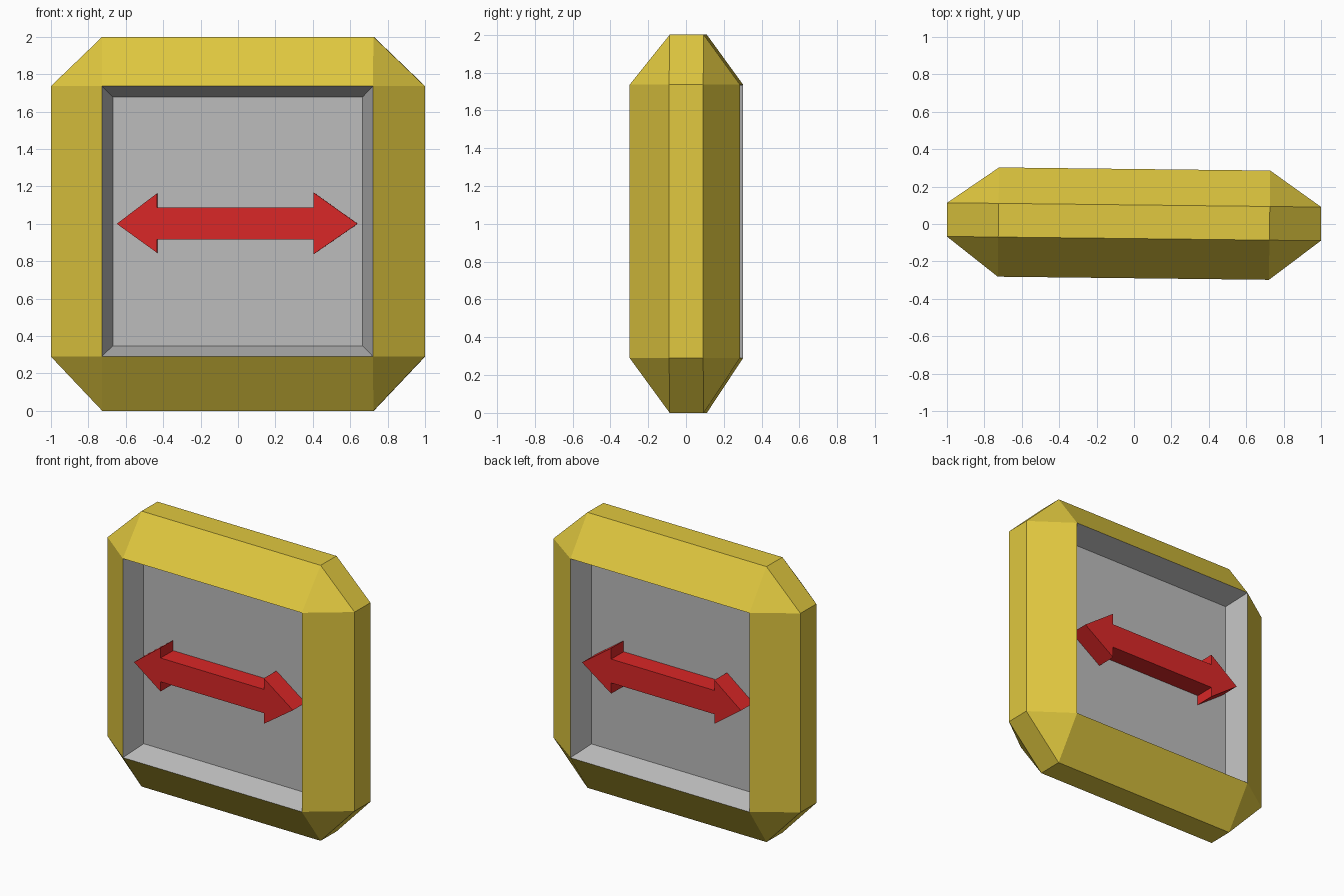
import bpy, bmesh
from itertools import product

if "Cube" in bpy.data.objects:
    bpy.data.objects.remove(bpy.data.objects["Cube"])

TILT = -0.0115          # whole model is turned very slightly about z
RIM_Y = 0.292           # half depth of the rim


def material(name, rgb):
    m = bpy.data.materials.new(name)
    m.diffuse_color = (*rgb, 1)
    m.use_nodes = True
    m.node_tree.nodes["Principled BSDF"].inputs["Base Color"].default_value = m.diffuse_color
    return m


def add_object(name, bm, mats):
    bmesh.ops.recalc_face_normals(bm, faces=bm.faces)
    me = bpy.data.meshes.new(name)
    bm.to_mesh(me)
    bm.free()
    for m in mats:
        me.materials.append(m)
    ob = bpy.data.objects.new(name, me)
    ob.rotation_euler.z = TILT
    bpy.context.collection.objects.link(ob)
    return ob


yellow = material("yellow", (0.75, 0.58, 0.05))
grey = material("grey", (0.5, 0.5, 0.5))
red = material("red", (0.7, 0.02, 0.02))

# Frame: a box chamfered on every edge, made as a hull of three point families
bm = bmesh.new()
for sx, sy, sz in product((-1, 1), repeat=3):
    zi = 1.013 + 0.7225 * sz
    band = 0.012 + 0.09 * sy
    bm.verts.new((0.725 * sx, 0.002 + RIM_Y * sy, zi))
    bm.verts.new((1.0 * sx, band, zi))
    bm.verts.new((0.725 * sx, band, 1 + sz))
bmesh.ops.convex_hull(bm, input=bm.verts[:])
bmesh.ops.dissolve_limit(bm, angle_limit=0.01, verts=bm.verts[:], edges=bm.edges[:])
bmesh.ops.recalc_face_normals(bm, faces=bm.faces)

# Grey recesses in the front and back faces
panels = [f for f in bm.faces if abs(f.normal.y) > 0.99]
walls = bmesh.ops.inset_individual(bm, faces=panels, thickness=0.057,
                                   depth=-0.157, use_even_offset=True)["faces"]
for f in panels + walls:
    f.material_index = 1
add_object("frame", bm, [yellow, grey])

# Double-headed arrow, running through so it shows in both recesses
outline = [(-0.645, 1.0), (-0.43, 0.845), (-0.43, 0.915), (0.406, 0.915),
           (0.406, 0.837), (0.642, 1.0), (0.406, 1.168), (0.406, 1.088),
           (-0.43, 1.088), (-0.43, 1.163)]
bm = bmesh.new()
face = bm.faces.new([bm.verts.new((x, -0.275, z)) for x, z in outline])
ext = bmesh.ops.extrude_face_region(bm, geom=[face], use_keep_orig=True)["geom"]
bmesh.ops.translate(bm, vec=(0, 0.554, 0),
                    verts=[g for g in ext if isinstance(g, bmesh.types.BMVert)])
add_object("double_arrow", bm, [red])
